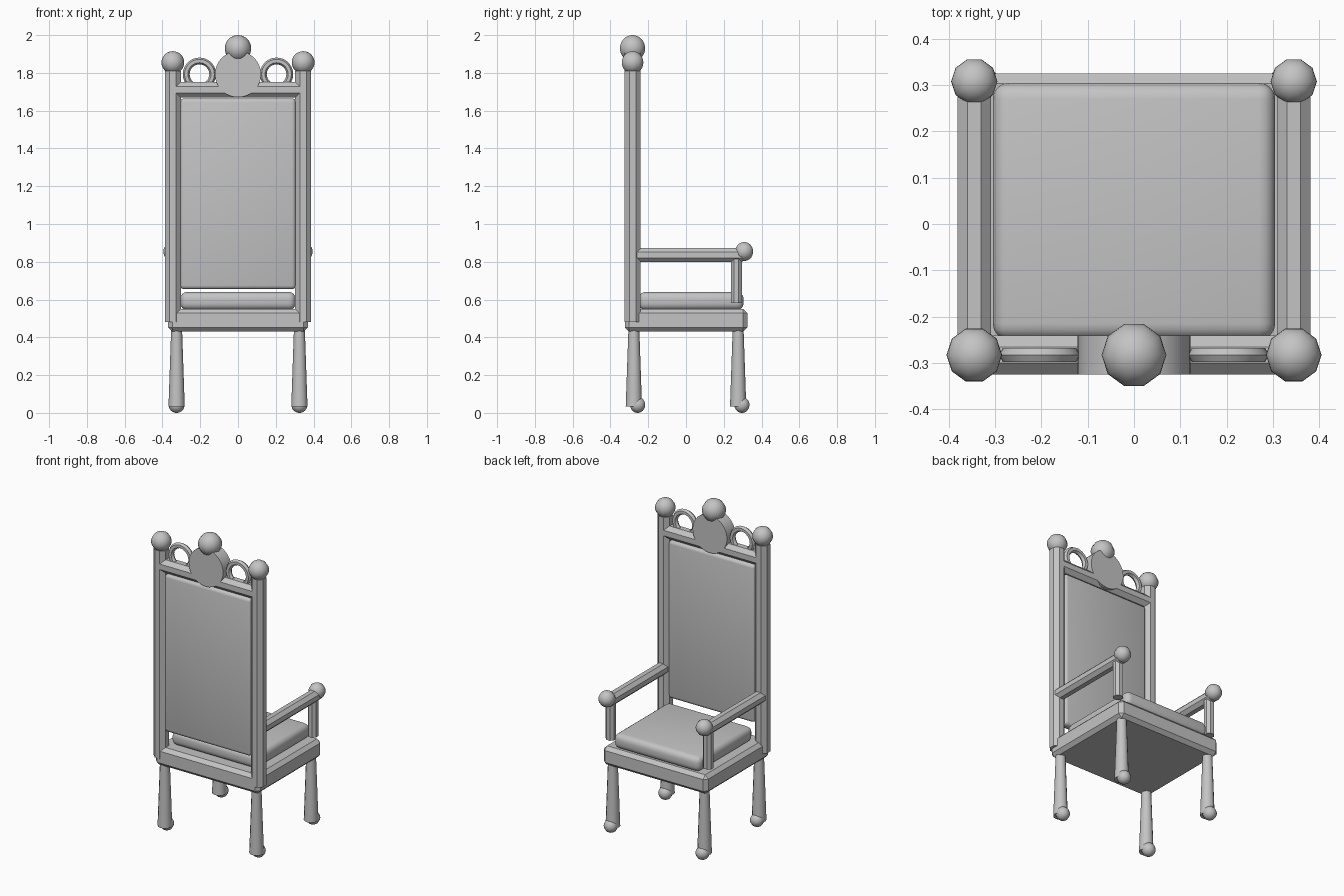
import bpy
from math import pi, cos, radians

cube = bpy.data.objects.get("Cube")
if cube:
    bpy.data.objects.remove(cube, do_unlink=True)

grey = bpy.data.materials.new("plain grey")
grey.use_nodes = True
colour = (0.55, 0.55, 0.55, 1)
grey.diffuse_color = colour
grey.node_tree.nodes["Principled BSDF"].inputs["Base Color"].default_value = colour


def finish(name, angle=None):
    ob = bpy.context.object
    ob.name = name
    ob.data.materials.append(grey)
    if angle:
        bpy.ops.object.shade_smooth_by_angle(angle=radians(angle))
    return ob


def block(name, lo, hi, bevel, segments):
    """Box between two corners with bevelled edges."""
    bpy.ops.mesh.primitive_cube_add(size=1, location=[(a + b) / 2 for a, b in zip(lo, hi)])
    ob = bpy.context.object
    ob.scale = [b - a for a, b in zip(lo, hi)]
    bpy.ops.object.transform_apply(location=False, rotation=False, scale=True)
    mod = ob.modifiers.new("bevel", "BEVEL")
    mod.width, mod.segments = bevel, segments
    bpy.ops.object.modifier_apply(modifier=mod.name)
    return finish(name, 35 if segments > 1 else None)


def bar(name, centre, half, length, axis="z"):
    """Octagonal bar with flat sides squared to the axes."""
    bpy.ops.mesh.primitive_cylinder_add(vertices=8, radius=half / cos(pi / 8), depth=length)
    ob = bpy.context.object
    ob.rotation_euler.z = pi / 8
    bpy.ops.object.transform_apply(location=False, rotation=True, scale=False)
    ob.rotation_euler = {"x": (0, pi / 2, 0), "y": (pi / 2, 0, 0), "z": (0, 0, 0)}[axis]
    ob.location = centre
    return finish(name)


def ball(name, centre, radius):
    bpy.ops.mesh.primitive_uv_sphere_add(segments=10, ring_count=16, radius=radius,
                                         location=centre, rotation=(0, 0, pi / 10))
    return finish(name, 60)


BACK = -0.283

# Seat and cushion
block("seat_frame", (-0.37, -0.323, 0.43), (0.37, 0.325, 0.55), 0.022, 1)
block("seat_cushion", (-0.305, -0.25, 0.545), (0.305, 0.305, 0.64), 0.035, 4)

# Back panel and crest
block("back_panel", (-0.306, -0.312, 0.655), (0.306, -0.252, 1.665), 0.02, 3)
bar("top_rail", (0, BACK, 1.711), 0.042, 0.66, "x")
bpy.ops.mesh.primitive_cylinder_add(vertices=32, radius=0.122, depth=0.084,
                                    location=(0, BACK, 1.793), rotation=(pi / 2, 0, 0))
finish("crest_disc", 35)
ball("crest_ball", (0, BACK, 1.93), 0.07)

for side, s in (("left", 1), ("right", -1)):
    x = 0.345 * s
    # Back posts with finials
    bar(side + "_back_post", (x, BACK, 1.145), 0.042, 1.33)
    ball(side + "_post_finial", (x, BACK, 1.855), 0.06)
    # Crest rings
    bpy.ops.mesh.primitive_torus_add(major_radius=0.07, minor_radius=0.018, major_segments=28,
                                     minor_segments=6, location=(0.204 * s, BACK, 1.793),
                                     rotation=(pi / 2, 0, 0))
    finish(side + "_crest_ring", 35)
    # Arms
    bar(side + "_armrest", (x, 0.02, 0.836), 0.036, 0.56, "y")
    bar(side + "_arm_support", (x, 0.267, 0.705), 0.029, 0.244)
    ball(side + "_arm_knob", (x, 0.308, 0.854), 0.05)
    # Legs flaring towards ball feet
    for end, y in (("back", -0.276), ("front", 0.276)):
        bpy.ops.mesh.primitive_cone_add(vertices=12, radius1=0.043, radius2=0.029, depth=0.405,
                                        location=(0.325 * s, y, 0.2375))
        finish(f"{side}_{end}_leg", 35)
        ball(f"{side}_{end}_foot", (0.325 * s, y + 0.02, 0.042), 0.042)
